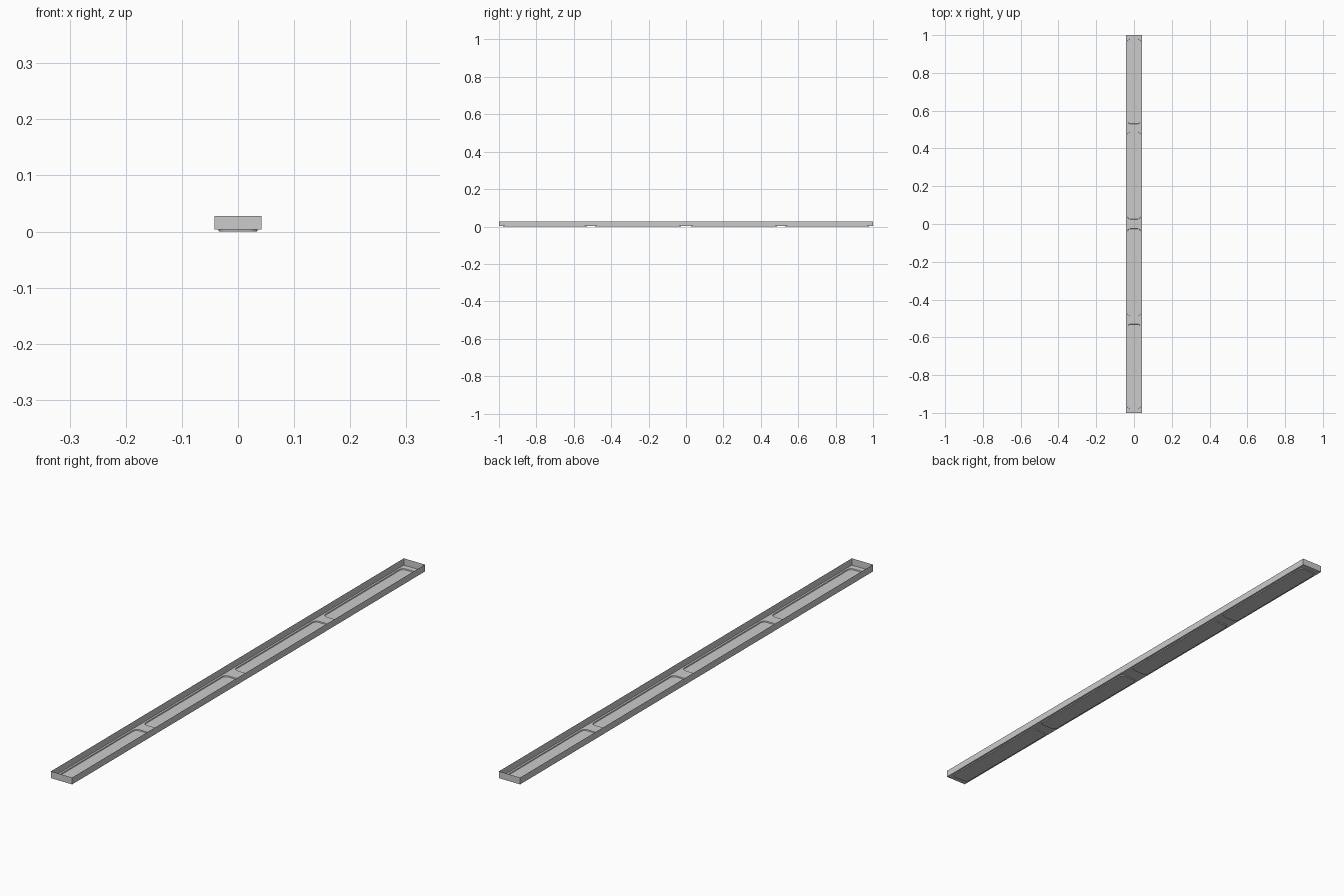
import bpy, bmesh, math

if "Cube" in bpy.data.objects:
    bpy.data.objects.remove(bpy.data.objects["Cube"])

HX, HY = 0.042, 1.0          # tray half sizes
FLOOR, TOP = 0.0035, 0.028   # floor sheet and rim heights
PANELS = [(0.53, 0.98), (0.025, 0.488), (-0.488, -0.025), (-0.98, -0.53)]


def ring(bm, pts, z):
    return [bm.verts.new((x, y, z)) for x, y in pts]


def loop_edges(bm, vs):
    return [bm.edges.new((vs[i], vs[(i + 1) % len(vs)])) for i in range(len(vs))]


def bridge(bm, a, b):
    n = len(a)
    return [bm.faces.new((a[i], a[(i + 1) % n], b[(i + 1) % n], b[i])) for i in range(n)]


def rounded_rect(hx, y0, y1, r, seg=5):
    pts = []
    corners = [(hx - r, y1 - r, 0), (-hx + r, y1 - r, 90),
               (-hx + r, y0 + r, 180), (hx - r, y0 + r, 270)]
    for cx, cy, start in corners:
        for i in range(seg + 1):
            a = math.radians(start + 90 * i / seg)
            pts.append((cx + r * math.cos(a), cy + r * math.sin(a)))
    return pts


def make_object(name, bm):
    mesh = bpy.data.meshes.new(name)
    bm.to_mesh(mesh)
    bm.free()
    obj = bpy.data.objects.new(name, mesh)
    bpy.context.collection.objects.link(obj)
    return obj


bm = bmesh.new()
# Floor outline and side walls
outline = [(HX, HY), (-HX, HY), (-HX, -HY), (HX, -HY)]
base = ring(bm, outline, FLOOR)
edges = loop_edges(bm, base)

# Shallow rounded recesses pressed into the floor
pans = []
for y0, y1 in PANELS:
    upper = ring(bm, rounded_rect(0.035, y0, y1, 0.016), FLOOR)
    edges += loop_edges(bm, upper)
    pans.append((upper, rounded_rect(0.034, y0 + 0.001, y1 - 0.001, 0.015)))

# Flat sheet around the recesses
bmesh.ops.triangle_fill(bm, edges=edges, use_beauty=True, normal=(0, 0, 1))
for f in bm.faces:
    if f.normal.z < 0:
        f.normal_flip()

for upper, pts in pans:
    lower = ring(bm, pts, 0.0)
    bridge(bm, upper, lower)
    bm.faces.new(lower)

rim = ring(bm, outline, TOP)
bridge(bm, base, rim)
bmesh.ops.recalc_face_normals(bm, faces=bm.faces)
make_object("long_tray", bm)
